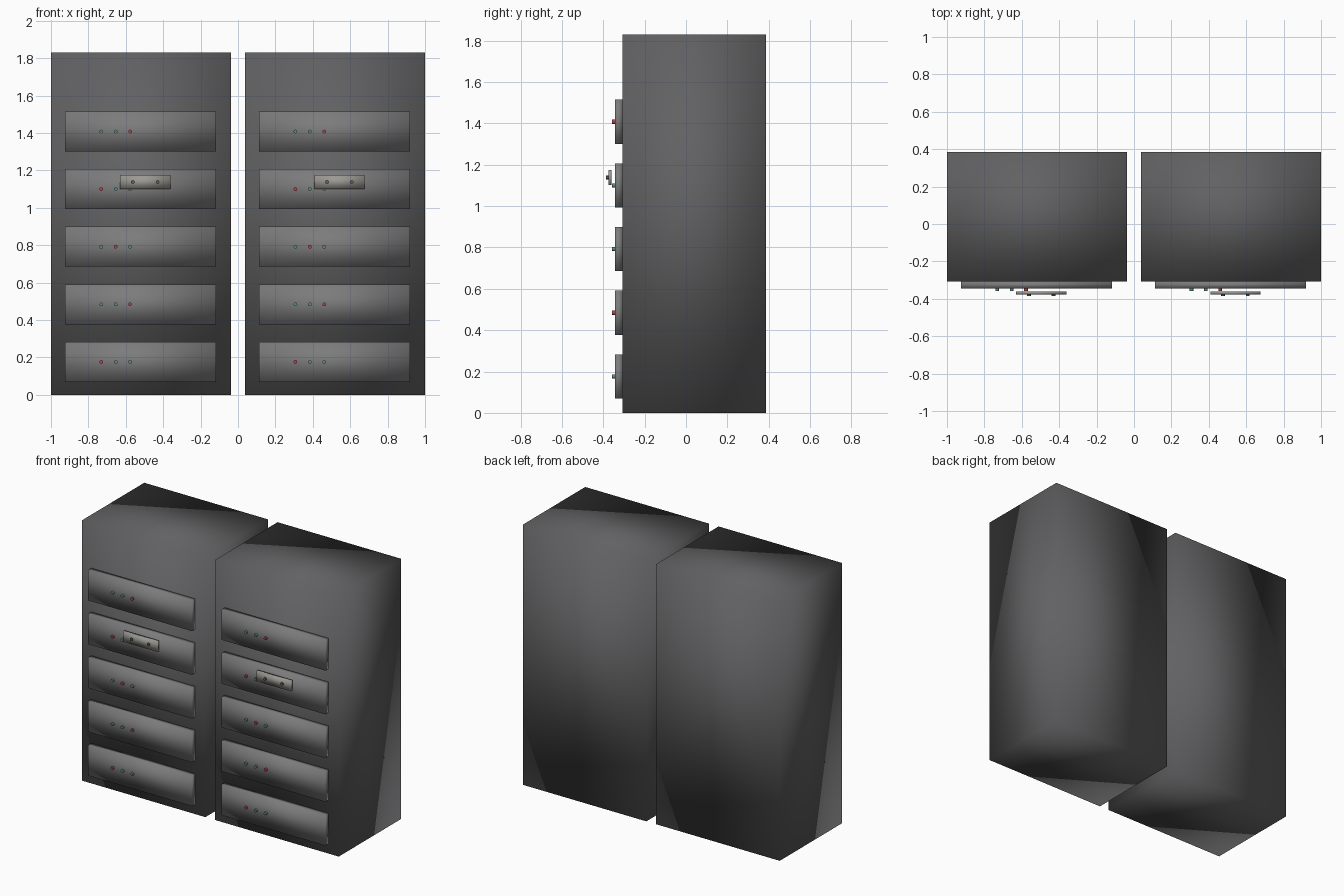
import bpy
from math import pi

if "Cube" in bpy.data.objects:
    bpy.data.objects.remove(bpy.data.objects["Cube"])


def material(name, r, g, b):
    m = bpy.data.materials.new(name)
    m.diffuse_color = (r, g, b, 1)
    m.use_nodes = True
    m.node_tree.nodes["Principled BSDF"].inputs["Base Color"].default_value = m.diffuse_color
    return m


BODY = material("dark_metal", 0.12, 0.12, 0.125)
PANEL = material("panel_metal", 0.2, 0.2, 0.205)
PLATE = material("plate_metal", 0.33, 0.32, 0.29)
SCREW = material("screw_metal", 0.12, 0.12, 0.12)
RED = material("red_light", 0.4, 0.06, 0.07)
GREEN = material("green_light", 0.12, 0.25, 0.22)


def finish(name, mat):
    ob = bpy.context.object
    ob.name = name
    ob.data.materials.append(mat)
    return ob


def box(name, x, y, z, mat):
    """Softly shaded box from (min, max) ranges."""
    bpy.ops.mesh.primitive_cube_add(
        size=1, location=[sum(r) / 2 for r in (x, y, z)])
    ob = finish(name, mat)
    ob.scale = [r[1] - r[0] for r in (x, y, z)]
    bpy.ops.object.transform_apply(location=False, rotation=False, scale=True)
    bpy.ops.object.shade_smooth()


def stud(name, x, z, y0, y1, radius, mat):
    """Small round peg pointing to the front."""
    bpy.ops.mesh.primitive_cylinder_add(
        vertices=12, radius=radius, depth=y1 - y0,
        location=(x, (y0 + y1) / 2, z), rotation=(pi / 2, 0, 0))
    finish(name, mat)
    bpy.ops.object.shade_smooth_by_angle()


# which light is red on each panel, bottom to top
red_light = {"left": (0, 2, 1, 0, 2), "right": (0, 2, 1, 0, 2)}

for side, cx in (("left", -0.519), ("right", 0.519)):
    # cabinet body
    box(f"{side}_cabinet", (cx - 0.481, cx + 0.481), (-0.308, 0.386),
        (0, 1.83), BODY)

    # five equipment panels, each with three indicator lights
    for i in range(5):
        z = 0.176 + 0.308 * i
        box(f"{side}_panel_{i + 1}", (cx - 0.406, cx + 0.401),
            (-0.344, -0.308), (z - 0.107, z + 0.107), PANEL)
        for k in range(3):
            mat = RED if red_light[side][i] == k else GREEN
            stud(f"{side}_light_{i + 1}_{k + 1}", cx - 0.212 + 0.077 * k, z,
                 -0.359, -0.343, 0.01, mat)

    # latch plate with two screws
    box(f"{side}_latch_plate", (cx - 0.111, cx + 0.157), (-0.376, -0.36),
        (1.101, 1.175), PLATE)
    for k in (-1, 1):
        stud(f"{side}_latch_screw_{k}", cx + 0.023 + 0.066 * k, 1.138,
             -0.386, -0.375, 0.01, SCREW)
